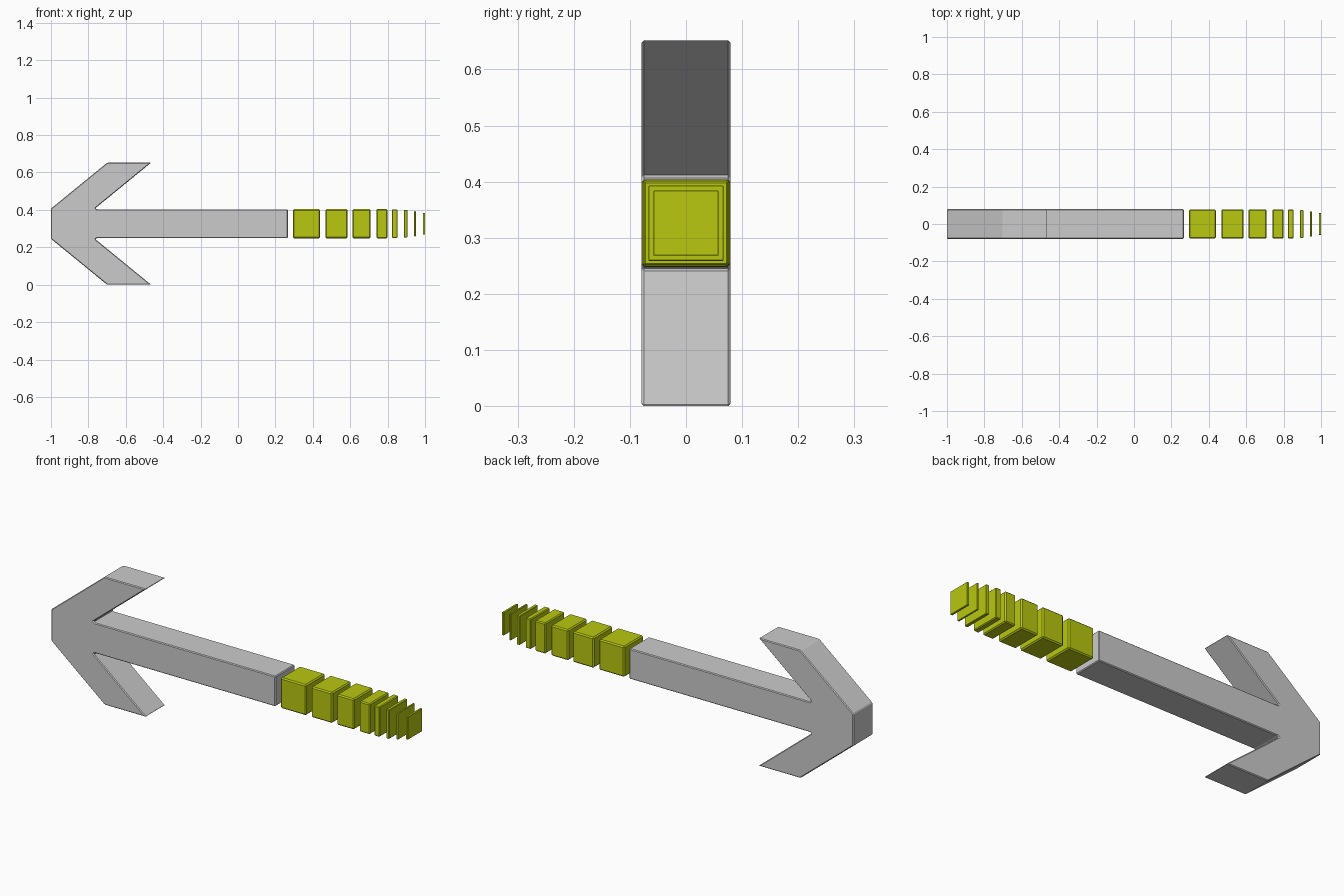
import bpy, bmesh

if "Cube" in bpy.data.objects:
    bpy.data.objects.remove(bpy.data.objects["Cube"])

CZ = 0.326  # height of the arrow's centre line


def add_object(name, bm, bevel=0.0):
    bmesh.ops.recalc_face_normals(bm, faces=bm.faces)
    mesh = bpy.data.meshes.new(name)
    bm.to_mesh(mesh)
    bm.free()
    obj = bpy.data.objects.new(name, mesh)
    bpy.context.collection.objects.link(obj)
    if bevel:
        mod = obj.modifiers.new("chamfer", 'BEVEL')
        mod.width = bevel
        mod.segments = 1
        mod.limit_method = 'ANGLE'
    return obj


# Arrow body: upper half of the outline, mirrored about the centre line
half = [(-1.0, 0.081), (-0.70, 0.326), (-0.465, 0.326),
        (-0.762, 0.083), (-0.755, 0.077), (0.266, 0.077)]
outline = half + [(x, -z) for x, z in reversed(half)]
bm = bmesh.new()
face = bm.faces.new([bm.verts.new((x, -0.079, CZ + z)) for x, z in outline])
ext = bmesh.ops.extrude_face_region(bm, geom=[face])
verts = [v for v in ext["geom"] if isinstance(v, bmesh.types.BMVert)]
bmesh.ops.translate(bm, verts=verts, vec=(0, 0.158, 0))
add_object("arrow_body", bm, 0.004)

# Tail blocks: (start x, end x, half size, chamfer), thinning towards the end
tail_mat = bpy.data.materials.new("yellow_green")
tail_mat.diffuse_color = (0.48, 0.58, 0.005, 1)
tail_mat.use_nodes = True
tail_mat.node_tree.nodes["Principled BSDF"].inputs["Base Color"].default_value = tail_mat.diffuse_color
blocks = [(0.294, 0.438, 0.078, 0.006), (0.467, 0.586, 0.078, 0.006),
          (0.611, 0.709, 0.078, 0.006), (0.740, 0.799, 0.078, 0.005),
          (0.823, 0.853, 0.077, 0.004), (0.888, 0.905, 0.074, 0.002),
          (0.942, 0.951, 0.067, 0.001), (0.989, 1.0, 0.058, 0.001)]
for i, (x0, x1, h, bevel) in enumerate(blocks, 1):
    bm = bmesh.new()
    bmesh.ops.create_cube(bm, size=1)
    bmesh.ops.scale(bm, verts=bm.verts, vec=(x1 - x0, 2 * h, 2 * h))
    bmesh.ops.translate(bm, verts=bm.verts, vec=((x0 + x1) / 2, 0, CZ))
    block = add_object(f"tail_block_{i}", bm, bevel)
    block.data.materials.append(tail_mat)
